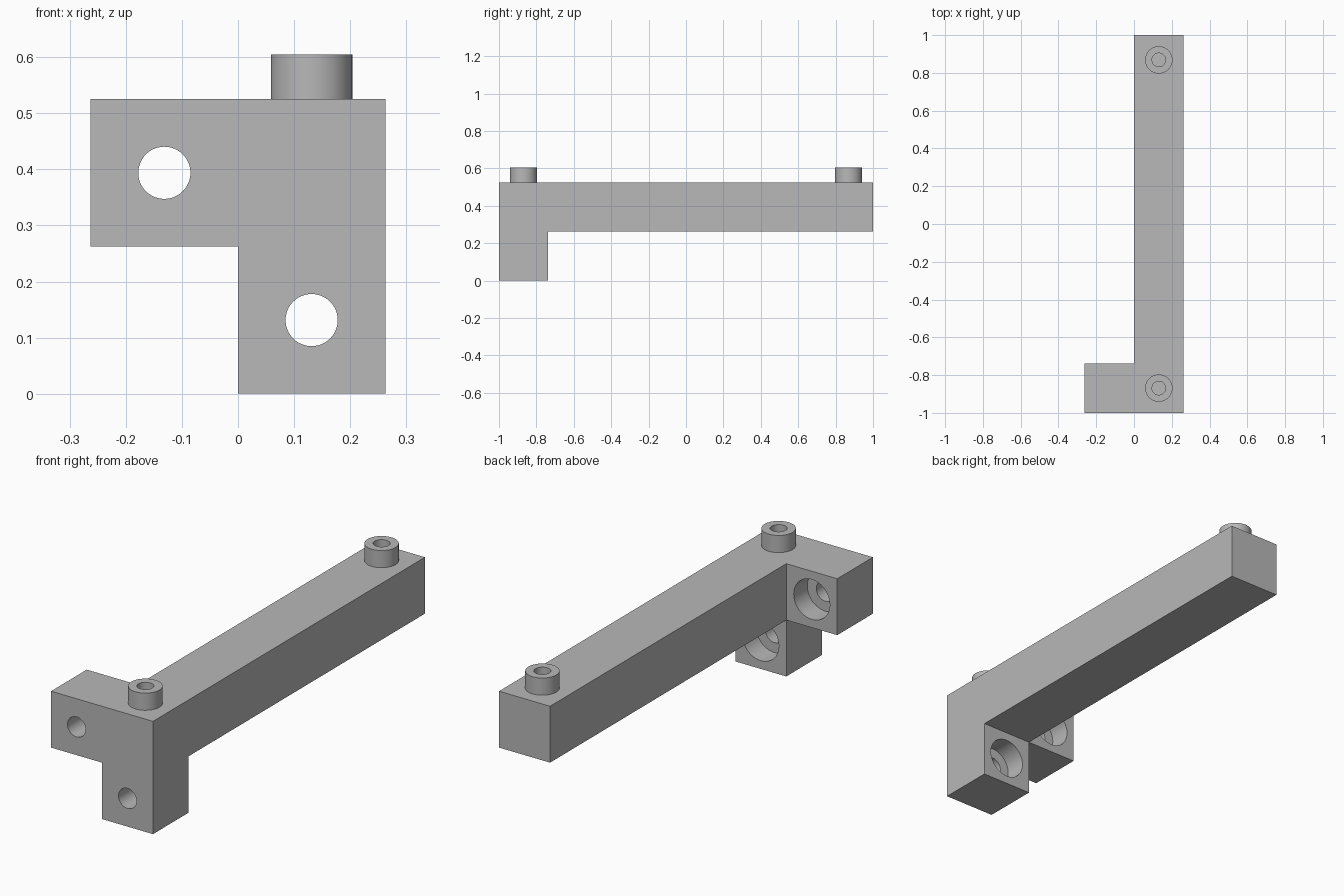
import bpy, bmesh, math
from mathutils import Matrix

if "Cube" in bpy.data.objects:
    bpy.data.objects.remove(bpy.data.objects["Cube"])

U = 0.2625          # one block unit
TOP = 2 * U
STUD_R, STUD_HOLE_R, STUD_H = 0.0725, 0.036, 0.08
HOLE_R, BORE_R, BORE_DEPTH = 0.0465, 0.093, 0.1
BACK = -1 + U       # rear face of the mounting lugs

grey = bpy.data.materials.new("light grey")
grey.use_nodes = True
grey.diffuse_color = (0.48, 0.48, 0.48, 1)
grey.node_tree.nodes["Principled BSDF"].inputs["Base Color"].default_value = grey.diffuse_color


def add_object(name, bm):
    bmesh.ops.recalc_face_normals(bm, faces=bm.faces)
    mesh = bpy.data.meshes.new(name)
    bm.to_mesh(mesh)
    bm.free()
    mesh.materials.append(grey)
    obj = bpy.data.objects.new(name, mesh)
    bpy.context.collection.objects.link(obj)
    return obj


def activate(obj):
    bpy.ops.object.select_all(action='DESELECT')
    obj.select_set(True)
    bpy.context.view_layer.objects.active = obj


def extrude_back(bm, faces, y):
    result = bmesh.ops.extrude_face_region(bm, geom=faces, use_keep_orig=False)
    for v in result["geom"]:
        if isinstance(v, bmesh.types.BMVert):
            v.co.y = y
    return [f for f in result["geom"] if isinstance(f, bmesh.types.BMFace)]


# Bracket: three front cells pushed back one unit, then the corner cell to the far end
bm = bmesh.new()
for x, z in ((0, 0), (-U, U), (0, U)):
    bm.faces.new([bm.verts.new((x + dx, -1, z + dz))
                  for dx, dz in ((0, 0), (U, 0), (U, U), (0, U))])
bmesh.ops.remove_doubles(bm, verts=bm.verts, dist=0.0001)
front = bm.faces[:]
copies = bmesh.ops.duplicate(bm, geom=front)["geom"]
rear = extrude_back(bm, [f for f in copies if isinstance(f, bmesh.types.BMFace)], BACK)
corner = [f for f in rear
          if f.calc_center_median().x > 0 and f.calc_center_median().z > U]
extrude_back(bm, corner, 1)
bmesh.ops.remove_doubles(bm, verts=bm.verts, dist=0.0001)
bmesh.ops.recalc_face_normals(bm, faces=bm.faces)
bmesh.ops.dissolve_limit(bm, angle_limit=0.01, verts=bm.verts, edges=bm.edges)
bracket = add_object("bracket_bar", bm)


# Stepped screw holes through both lugs: narrow at the front, wide at the rear
def stepped_cutter(x, z):
    bm = bmesh.new()
    profile = [(0, -1.05), (HOLE_R, -1.05), (HOLE_R, BACK - BORE_DEPTH),
               (BORE_R, BACK - BORE_DEPTH), (BORE_R, BACK + 0.05), (0, BACK + 0.05)]
    verts = [bm.verts.new((x + r, y, z)) for r, y in profile]
    edges = [bm.edges.new(pair) for pair in zip(verts, verts[1:])]
    bmesh.ops.spin(bm, geom=verts + edges, cent=(x, 0, z), axis=(0, 1, 0),
                   angle=math.tau, steps=48)
    bmesh.ops.remove_doubles(bm, verts=bm.verts, dist=0.0001)
    cutter = add_object("hole_cutter", bm)
    cutter.hide_render = True
    return cutter


for x, z in ((-U / 2, 1.5 * U), (U / 2, U / 2)):
    cutter = stepped_cutter(x, z)
    activate(bracket)
    mod = bracket.modifiers.new("hole", 'BOOLEAN')
    mod.operation = 'DIFFERENCE'
    mod.solver = 'EXACT'
    mod.object = cutter
    bpy.ops.object.modifier_apply(modifier=mod.name)
    bpy.data.objects.remove(cutter)
activate(bracket)
bpy.ops.object.shade_smooth_by_angle(angle=math.radians(30))

# Hollow round studs at both ends of the bar
for name, y in (("front_stud", -1 + U / 2), ("back_stud", 1 - U / 2)):
    bm = bmesh.new()
    profile = [(STUD_HOLE_R, 0), (STUD_HOLE_R, STUD_H), (STUD_R, STUD_H), (STUD_R, 0)]
    verts = [bm.verts.new((r, 0, z)) for r, z in profile]
    edges = [bm.edges.new(pair) for pair in zip(verts, verts[1:])]
    bmesh.ops.spin(bm, geom=verts + edges, cent=(0, 0, 0), axis=(0, 0, 1),
                   angle=math.tau, steps=48)
    bmesh.ops.remove_doubles(bm, verts=bm.verts, dist=0.0001)
    bm.transform(Matrix.Translation((U / 2, y, TOP)))
    activate(add_object(name, bm))
    bpy.ops.object.shade_smooth_by_angle(angle=math.radians(30))
